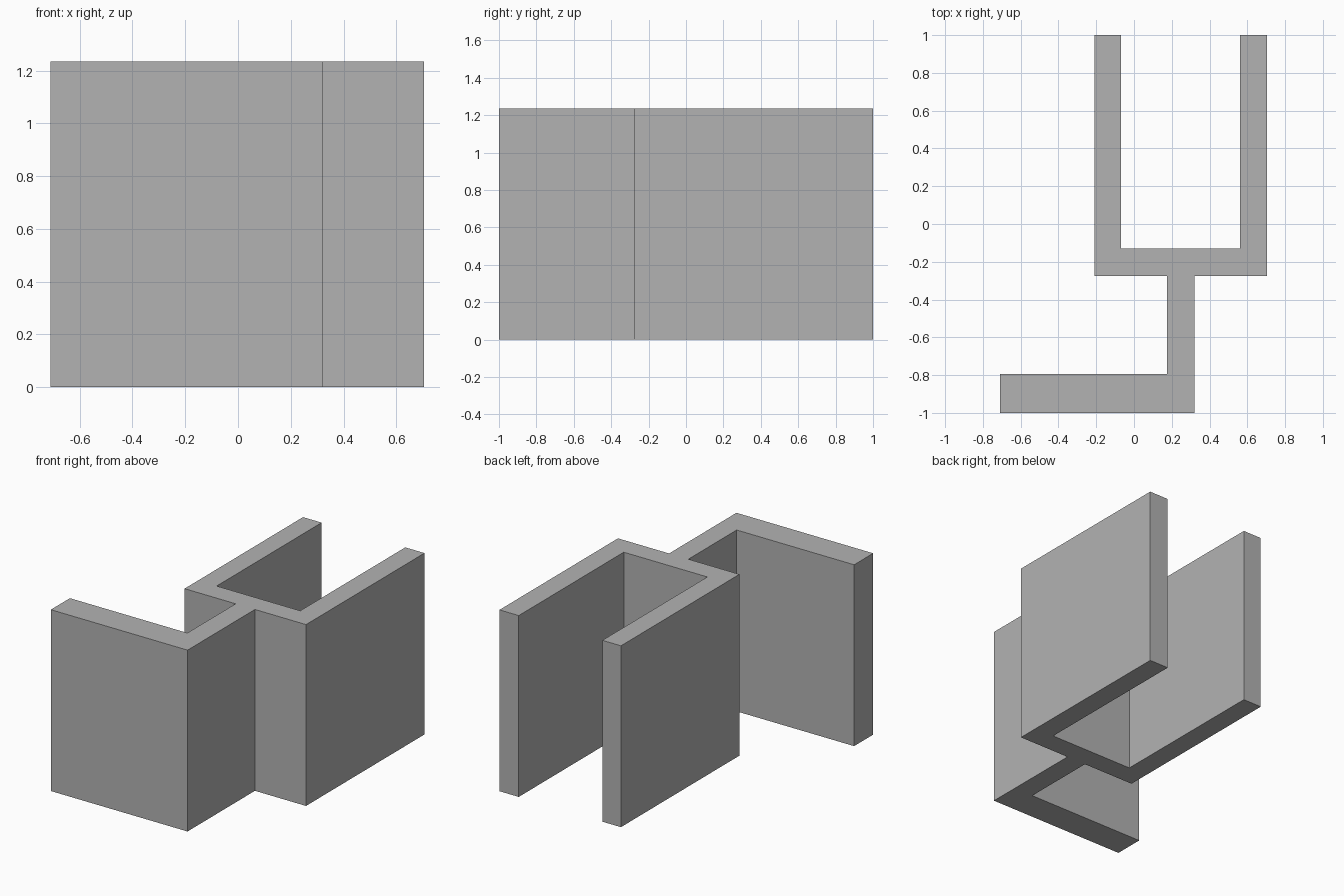
import bpy
import bmesh

cube = bpy.data.objects.get("Cube")
if cube:
    bpy.data.objects.remove(cube, do_unlink=True)

HEIGHT = 1.235

# Plain grey finish
grey = bpy.data.materials.new("plain_grey")
grey.use_nodes = True
colour = (0.45, 0.45, 0.45, 1)
grey.diffuse_color = colour
grey.node_tree.nodes["Principled BSDF"].inputs["Base Color"].default_value = colour

# Outline of the bracket: a U channel on a stem with a foot to one side
outline = [
    (-0.71, -1.0), (0.32, -1.0), (0.32, -0.275),     # foot and stem
    (0.705, -0.275), (0.705, 1.0), (0.56, 1.0),      # left wall
    (0.56, -0.13), (-0.07, -0.13),                   # channel floor
    (-0.07, 1.0), (-0.21, 1.0), (-0.21, -0.275),     # right wall
    (0.175, -0.275), (0.175, -0.795), (-0.71, -0.795),
]

# Extrude the outline upwards into one solid
bm = bmesh.new()
base = bm.faces.new([bm.verts.new((x, y, 0)) for x, y in outline])
result = bmesh.ops.extrude_face_region(bm, geom=[base], use_keep_orig=True)
top_verts = [g for g in result["geom"] if isinstance(g, bmesh.types.BMVert)]
bmesh.ops.translate(bm, verts=top_verts, vec=(0, 0, HEIGHT))
bmesh.ops.recalc_face_normals(bm, faces=bm.faces)

mesh = bpy.data.meshes.new("channel_bracket")
bm.to_mesh(mesh)
bm.free()
mesh.materials.append(grey)
bracket = bpy.data.objects.new("channel_bracket", mesh)
bpy.context.collection.objects.link(bracket)
